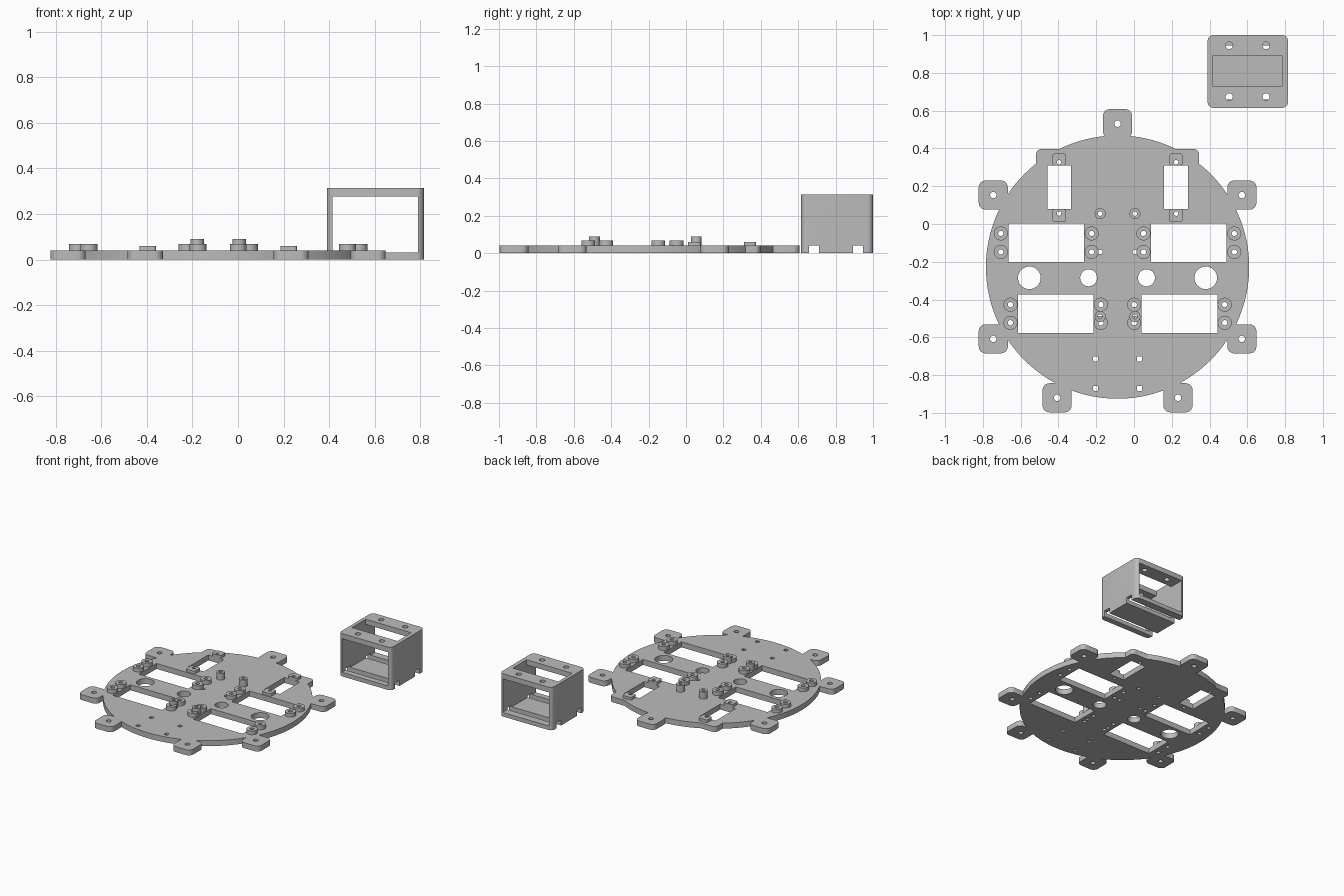
import bpy, bmesh, math

if "Cube" in bpy.data.objects:
    bpy.data.objects.remove(bpy.data.objects["Cube"])

MID_X, MID_Y = -0.087, -0.228   # centre of the round plate
PLATE_H = 0.04

grey = bpy.data.materials.new("light_grey")
grey.diffuse_color = (0.50, 0.50, 0.50, 1)
grey.use_nodes = True
grey.node_tree.nodes["Principled BSDF"].inputs["Base Color"].default_value = grey.diffuse_color


def rounded(x0, x1, y0, y1, r, seg=6):
    """Outline of a rectangle with rounded corners."""
    if r == 0:
        return [(x0, y0), (x1, y0), (x1, y1), (x0, y1)]
    pts = []
    corners = [(x1 - r, y1 - r), (x0 + r, y1 - r), (x0 + r, y0 + r), (x1 - r, y0 + r)]
    for k, (cx, cy) in enumerate(corners):
        for i in range(seg + 1):
            a = math.pi / 2 * (k + i / seg)
            pts.append((cx + r * math.cos(a), cy + r * math.sin(a)))
    return pts


def circle(cx, cy, r, seg=32):
    return [(cx + r * math.cos(2 * math.pi * i / seg),
             cy + r * math.sin(2 * math.pi * i / seg)) for i in range(seg)]


def prisms(name, outlines, z0, z1):
    """One object made of outlines extruded from z0 to z1."""
    bm = bmesh.new()
    for pts in outlines:
        low = [bm.verts.new((x, y, z0)) for x, y in pts]
        top = [bm.verts.new((x, y, z1)) for x, y in pts]
        bm.faces.new(low[::-1])
        bm.faces.new(top)
        n = len(pts)
        for i in range(n):
            j = (i + 1) % n
            bm.faces.new((low[i], low[j], top[j], top[i]))
    me = bpy.data.meshes.new(name)
    bm.to_mesh(me)
    bm.free()
    me.materials.append(grey)
    ob = bpy.data.objects.new(name, me)
    bpy.context.collection.objects.link(ob)
    return ob


def select(ob):
    bpy.ops.object.select_all(action='DESELECT')
    ob.select_set(True)
    bpy.context.view_layer.objects.active = ob


def combine(ob, other, operation):
    """Apply a boolean and remove the helper."""
    select(ob)
    mod = ob.modifiers.new("bool", 'BOOLEAN')
    mod.operation, mod.object, mod.solver = operation, other, 'EXACT'
    bpy.ops.object.modifier_apply(modifier=mod.name)
    bpy.data.objects.remove(other)


def smooth(ob):
    select(ob)
    bpy.ops.object.shade_smooth_by_angle(angle=math.radians(30))


def both(points):
    """Points given as offsets from the plate's middle line, on both sides."""
    return [(MID_X + s * dx, y) for dx, y in points for s in (-1, 1)]


def both_rects(dx0, dx1, y0, y1, r=0):
    return [rounded(MID_X - dx1, MID_X - dx0, y0, y1, r),
            rounded(MID_X + dx0, MID_X + dx1, y0, y1, r)]


# Hole and boss positions
tab_spots = [(MID_X, 0.531)] + both([(0.658, 0.153), (0.658, -0.608), (0.32, -0.92)])
boss_spots = both([(0.618, -0.05), (0.618, -0.148), (0.137, -0.05), (0.137, -0.148),
                   (0.567, -0.427), (0.567, -0.523), (0.088, -0.427), (0.088, -0.523)])
post_spots = both([(0.092, 0.055), (0.092, -0.49)])
pad_holes = both([(0.310, 0.327), (0.310, 0.055)])

# Round base plate with mounting tabs and square shoulders
plate = prisms("base_plate", [circle(MID_X, MID_Y, 0.697, 128)], 0, PLATE_H)
tabs = [rounded(x - 0.077, x + 0.077, y - 0.077, y + 0.077, 0.036) for x, y in tab_spots]
tabs += both_rects(0.2, 0.432, 0.2, 0.397, 0.03)
combine(plate, prisms("tabs", tabs, 0, PLATE_H), 'UNION')

# Motor windows, cable holes and screw holes
cuts = both_rects(0.246, 0.372, 0.079, 0.311)
cuts += both_rects(0.177, 0.578, -0.202, 0.003)
cuts += both_rects(0.127, 0.528, -0.576, -0.372)
cuts += [circle(x, y, 0.060) for x, y in both([(0.467, -0.285)])]
cuts += [circle(x, y, 0.045) for x, y in both([(0.153, -0.285)])]
cuts += [circle(x, y, 0.017, 24) for x, y in tab_spots]
cuts += [circle(x, y, 0.014, 24) for x, y in boss_spots]
cuts += [circle(x, y, 0.012, 24)
         for x, y in post_spots + pad_holes + both([(0.092, -0.148)])]
cuts += [rounded(x - 0.013, x + 0.013, y - 0.013, y + 0.013, 0.004, 2)
         for x, y in both([(0.116, -0.714), (0.116, -0.87)])]
combine(plate, prisms("plate_cutter", cuts, -0.1, 0.2), 'DIFFERENCE')
smooth(plate)


def ring(name, x, y, r, hole, height):
    """Hollow round standoff on the plate."""
    ob = prisms(name, [circle(x, y, r)], PLATE_H, height)
    combine(ob, prisms("drill", [circle(x, y, hole, 24)], 0, 0.2), 'DIFFERENCE')
    smooth(ob)


# Low bosses and taller posts
for x, y in boss_spots:
    ring("screw_boss", x, y, 0.037, 0.014, 0.068)
for x, y in post_spots:
    ring("standoff_post", x, y, 0.029, 0.012, 0.09)

# Small square pads at the ends of the narrow windows
pads = prisms("window_pads", both_rects(0.273, 0.345, 0.311, 0.373, 0.012)
              + both_rects(0.273, 0.345, 0.01, 0.079, 0.012), PLATE_H, 0.06)
combine(pads, prisms("drill", [circle(x, y, 0.012, 24) for x, y in pad_holes],
                     0, 0.2), 'DIFFERENCE')
smooth(pads)

# Separate open bracket box
box = prisms("bracket_box", [rounded(0.39, 0.815, 0.615, 1.0, 0.03)], 0, 0.315)
# opening from front to back
combine(box, prisms("tunnel", [rounded(0.415, 0.79, 0.5, 1.1, 0)], 0.03, 0.277), 'DIFFERENCE')
# top window and screw holes
top_cuts = [rounded(0.415, 0.785, 0.73, 0.89, 0)]
top_cuts += [circle(x, y, 0.019, 24) for x in (0.504, 0.699) for y in (0.673, 0.945)]
combine(box, prisms("top_cutter", top_cuts, 0.2, 0.4), 'DIFFERENCE')
# strap slots across the bottom
slots = [rounded(0.3, 0.9, y, y + 0.053, 0) for y in (0.658, 0.893)]
combine(box, prisms("slot_cutter", slots, -0.1, 0.042), 'DIFFERENCE')
smooth(box)
